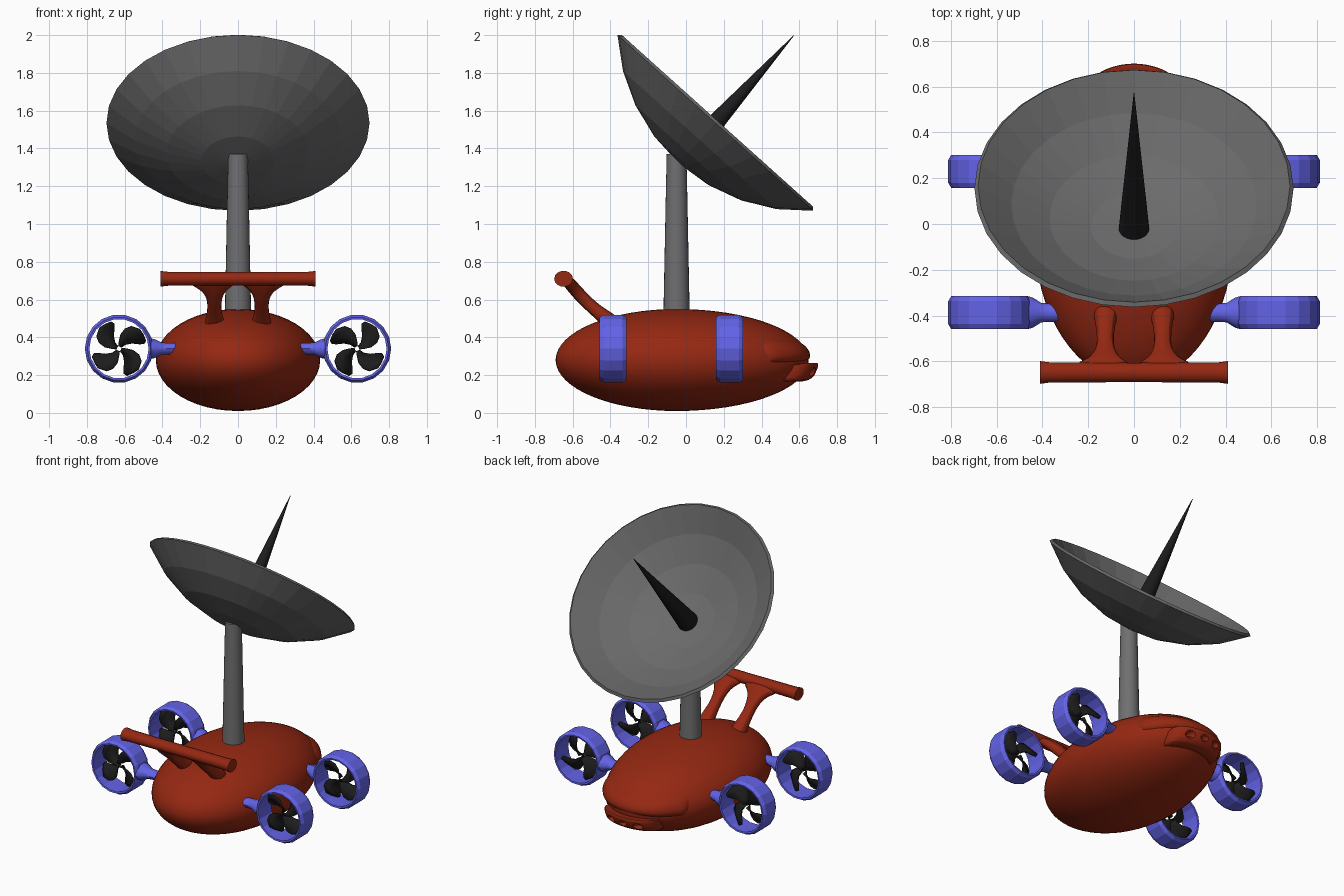
import bpy, bmesh, math
from mathutils import Matrix, Vector

if "Cube" in bpy.data.objects:
    bpy.data.objects.remove(bpy.data.objects["Cube"])


def material(name, rgb):
    m = bpy.data.materials.new(name)
    m.diffuse_color = (*rgb, 1)
    m.use_nodes = True
    m.node_tree.nodes["Principled BSDF"].inputs["Base Color"].default_value = m.diffuse_color
    return m


RED = material("rust red", (0.30, 0.021, 0.006))
BLUE = material("violet blue", (0.125, 0.125, 0.80))
GREY = material("mid grey", (0.16, 0.16, 0.165))
DISH = material("dish grey", (0.145, 0.145, 0.145))
BLACK = material("black", (0.012, 0.012, 0.012))


def finish(bm, name, mat, smooth=None):
    bmesh.ops.recalc_face_normals(bm, faces=bm.faces)
    me = bpy.data.meshes.new(name)
    bm.to_mesh(me)
    bm.free()
    me.materials.append(mat)
    ob = bpy.data.objects.new(name, me)
    bpy.context.collection.objects.link(ob)
    if smooth:
        bpy.ops.object.select_all(action='DESELECT')
        ob.select_set(True)
        bpy.context.view_layer.objects.active = ob
        bpy.ops.object.shade_smooth_by_angle(angle=math.radians(smooth))
    return ob


def loft(name, sections, mat, closed=False, smooth=None, subsurf=0):
    """Bridge equal-length loops of points; cap the ends unless closed."""
    bm = bmesh.new()
    rings = [[bm.verts.new(p) for p in s] for s in sections]
    n = len(rings[0])
    for a, b in zip(rings, rings[1:] + (rings[:1] if closed else [])):
        for i in range(n):
            j = (i + 1) % n
            bm.faces.new((a[i], a[j], b[j], b[i]))
    if not closed:
        bm.faces.new(rings[0])
        bm.faces.new(rings[-1])
    ob = finish(bm, name, mat, smooth)
    if subsurf:
        ob.modifiers.new("round", 'SUBSURF').levels = subsurf
        ob.modifiers["round"].render_levels = subsurf
    return ob


def lathe(name, profile, segs, matrix, mat, closed=False, smooth=None):
    """Turn (radius, height) points about local z."""
    rings = [[matrix @ Vector((r * math.cos(t), r * math.sin(t), h))
              for t in (2 * math.pi * i / segs for i in range(segs))]
             for r, h in profile]
    return loft(name, rings, mat, closed, smooth)


def along(axis, at, scale=(1, 1, 1)):
    """Frame with local z along axis, then world scale, then placed."""
    q = Vector(axis).to_track_quat('Z', 'Y').to_matrix().to_4x4()
    return Matrix.Translation(at) @ Matrix.Diagonal((*scale, 1)) @ q


# Body: egg, slightly longer towards the back
egg = []
for i in range(33):
    t = math.pi * (0.008 + 0.984 * i / 32)
    egg.append((math.sin(t), -math.cos(t) * (0.64 if math.cos(t) > 0 else 0.70)))
lathe("body", egg, 48, along((0, 1, 0), (0, -0.05, 0.28), (0.435, 1, 0.27)), RED, smooth=40)

# Brow wrapped round the back end
brow = []
for x, y, top, low in ((-.33, .44, .35, .26), (-.29, .50, .39, .25), (-.19, .625, .385, .26),
                       (0, .675, .385, .26), (.19, .625, .385, .26),
                       (.29, .50, .39, .25), (.33, .44, .35, .26)):
    brow.append([(x * .8, y - .22, top + .03), (x, y - .05, top), (x, y + .005, (top + low) / 2),
                 (x, y, low), (x * .8, y - .22, low - .02)])
loft("brow", brow, RED, smooth=50, subsurf=2)

# Lip with three shallow nostril dents
lip = []
for x, y in ((-.20, .60), (-.17, .665), (-.08, .70), (0, .71), (.08, .70), (.17, .665), (.20, .60)):
    lip.append([(x, y - .15, .27), (x, y - .05, .25), (x, y, .275), (x, y - .01, .23),
                (x, y - .04, .165), (x, y - .17, .16)])
lip_ob = loft("lip", lip, RED, smooth=50, subsurf=2)
for x, y in ((-.105, .69), (0, .715), (.105, .69)):
    bm = bmesh.new()
    bmesh.ops.create_uvsphere(bm, u_segments=16, v_segments=8, radius=1,
                              matrix=Matrix.Translation((x, y, .215)) @ Matrix.Diagonal((.036, .05, .026, 1)))
    cutter = finish(bm, "nostril_cutter", RED)
    cutter.hide_render = True
    cutter.hide_set(True)
    cut = lip_ob.modifiers.new("nostril", 'BOOLEAN')
    cut.operation, cut.object, cut.solver = 'DIFFERENCE', cutter, 'EXACT'

# Spoiler bar and its two flared legs
lathe("spoiler_bar", [(.046, -.41), (.041, -.37), (.039, 0), (.041, .37), (.046, .41)], 14,
      along((1, 0, 0), (0, -.648, .71), (1, 1.08, .92)), RED, smooth=40)
for side, s in (("left", -1), ("right", 1)):
    leg = []
    for y, z, x0, x1, w in ((-.36, .44, .05, .19, .06), (-.42, .50, .075, .175, .045),
                            (-.48, .545, .085, .165, .037), (-.54, .60, .085, .165, .037),
                            (-.59, .655, .06, .195, .037), (-.615, .685, .0, .27, .035),
                            (-.645, .715, -.02, .30, .03)):
        dy, dz = w * .75, w * .66
        leg.append([(s * x0, y - dy, z - dz), (s * x1, y - dy, z - dz),
                    (s * x1, y + dy, z + dz), (s * x0, y + dy, z + dz)])
    loft("spoiler_leg_" + side, leg, RED, smooth=60, subsurf=2)


# Ducted fans: ring, strut and four swept blades
def fan(name, s, y, phase):
    c = Vector((s * .63, y, .34))
    lathe(name + "_ring", [(.157, -.07), (.168, -.072), (.181, -.05), (.181, .05), (.168, .072), (.157, .07)],
          18, along((0, 1, 0), c), BLUE, closed=True)
    lathe(name + "_strut", [(.058, .165), (.052, .19), (.034, .225), (.032, .26), (.032, .31)], 10,
          along((-s, 0, 0), c, (1, 1.25, 1)), BLUE, smooth=40)
    bm = bmesh.new()
    for k in range(4):
        rows = []
        for r, lo, hi in ((.012, -30, 30), (.04, -22, 30), (.075, -18, 42),
                          (.11, -8, 52), (.135, 4, 54), (.150, 22, 48)):
            row = []
            for f in (0, .5, 1):
                a = s * math.radians(lo + (hi - lo) * f + 90 * k + phase)
                row.append(bm.verts.new(c + Vector((r * math.cos(a), (f - .5) * .05, r * math.sin(a)))))
            rows.append(row)
        for a, b in zip(rows, rows[1:]):
            for i in (0, 1):
                bm.faces.new((a[i], a[i + 1], b[i + 1], b[i]))
    ob = finish(bm, name + "_blades", BLACK, smooth=40)
    mod = ob.modifiers.new("thickness", 'SOLIDIFY')
    mod.thickness, mod.offset = .008, 0


for side, s in (("left", -1), ("right", 1)):
    fan("front_fan_" + side, s, -.387, 25)
    fan("back_fan_" + side, s, .23, 25)

# Mast
lathe("mast", [(.07, .48), (.068, .60), (.056, 1.20), (.052, 1.37)], 24,
      along((0, 0, 1), (0, -.05, 0)), GREY, smooth=40)

# Dish: faceted shell cut from a coarse sphere, tilted towards the back
axis = Vector((0, .668, .744))
rim = Vector((0, .155, 1.535))
R, T = .985, .022
steps = [math.radians(11.25 * i) for i in range(5)]
outer = [(max(R * math.sin(a), .004), .697 - R * math.cos(a)) for a in steps]
inner = [(max((R - T) * math.sin(a), .004), .697 - (R - T) * math.cos(a)) for a in reversed(steps)]
lathe("dish", outer + inner, 32, along(axis, rim), DISH)

# Feed spike on the dish axis
lathe("spike", [(.068, -.28), (.0015, .622)], 32, along(axis, rim), BLACK, smooth=40)
